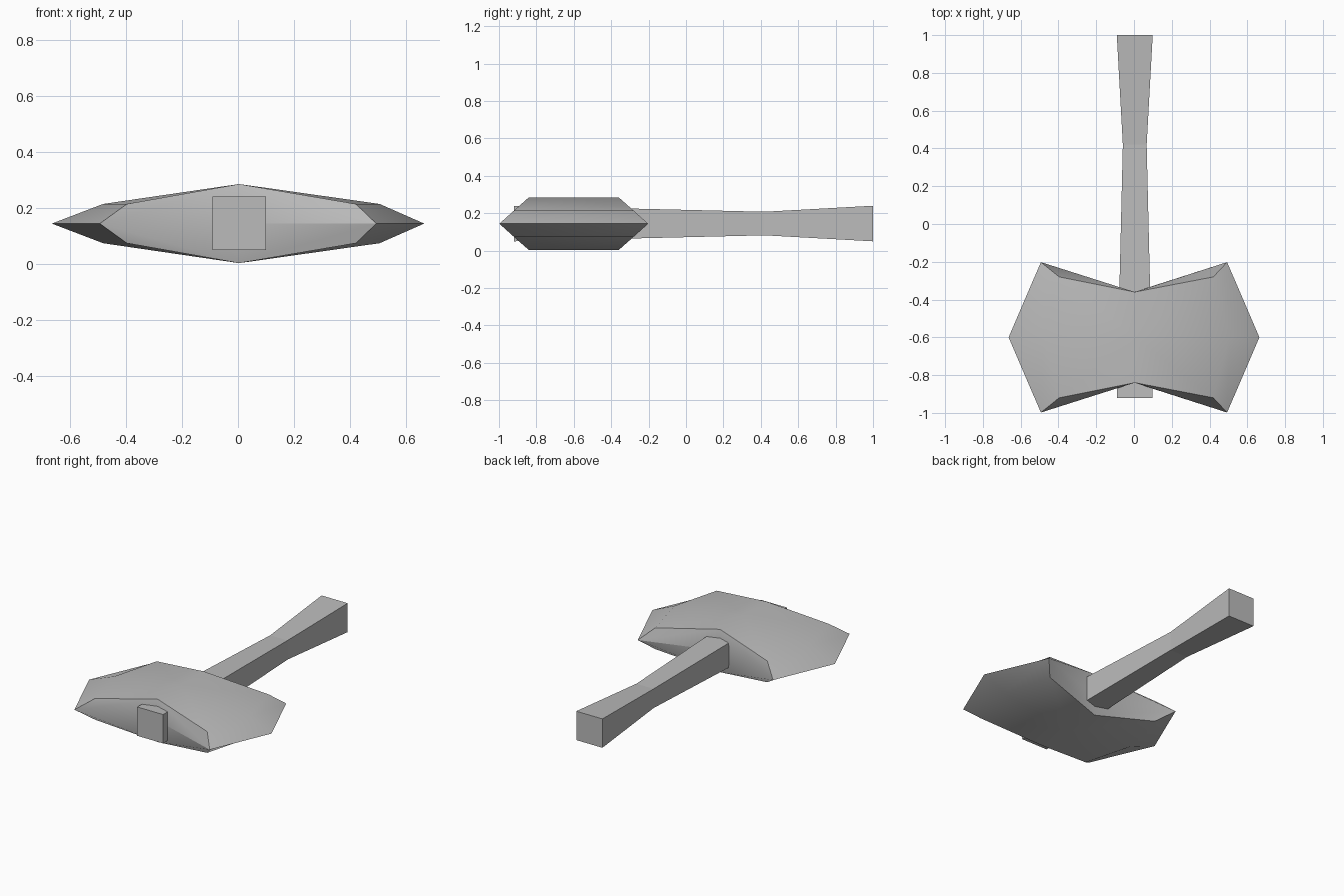
import bpy
import bmesh
from itertools import product
from mathutils import Vector

cube = bpy.data.objects.get("Cube")
if cube:
    bpy.data.objects.remove(cube, do_unlink=True)

GREY = (0.5, 0.5, 0.5, 1)
grey = bpy.data.materials.new("plain grey")
grey.use_nodes = True
grey.diffuse_color = GREY
grey.node_tree.nodes["Principled BSDF"].inputs["Base Color"].default_value = GREY


def finish(name, bm):
    bmesh.ops.remove_doubles(bm, verts=bm.verts, dist=0.001)
    bmesh.ops.recalc_face_normals(bm, faces=bm.faces)
    mesh = bpy.data.meshes.new(name)
    bm.to_mesh(mesh)
    bm.free()
    mesh.materials.append(grey)
    ob = bpy.data.objects.new(name, mesh)
    bpy.context.collection.objects.link(ob)
    return ob


# Double-bladed head: one eighth, mirrored across all three planes
ridge_mid, ridge_end = (0, 0, 0.141), (0, 0.24, 0.141)
cheek_mid, cheek_end = (0.493, 0, 0.07), (0.408, 0.32, 0.07)
edge_mid, edge_tip = (0.664, 0, 0), (0.493, 0.398, 0)
socket = (0, 0.24, 0)
panels = [
    (ridge_mid, cheek_mid, cheek_end, ridge_end),
    (cheek_mid, edge_mid, edge_tip, cheek_end),
    (ridge_end, cheek_end, edge_tip, socket),
]
bm = bmesh.new()
for signs in product((1, -1), repeat=3):
    for panel in panels:
        bm.faces.new([bm.verts.new([a * s for a, s in zip(p, signs)]) for p in panel])
for v in bm.verts:
    if abs(v.co.z) > 0.05:  # cheeks and ridge sit slightly off centre
        v.co.x += 0.012 if abs(v.co.x) > 0.1 else 0.004
    v.co += Vector((0, -0.6, 0.144))
head = finish("axe_head", bm)
bpy.context.view_layer.objects.active = head
head.select_set(True)
bpy.ops.object.shade_smooth_by_angle(angle=0.52)
head.select_set(False)

# Square handle with a narrow waist
bm = bmesh.new()
rings = []
for y, r in [(-0.92, 0.095), (0.42, 0.063), (1.0, 0.095)]:
    corners = [(-r, -r), (r, -r), (r, r), (-r, r)]
    rings.append([bm.verts.new((x + 0.004, y, z + 0.145)) for x, z in corners])
for a, b in zip(rings, rings[1:]):
    for i in range(4):
        j = (i + 1) % 4
        bm.faces.new((a[i], a[j], b[j], b[i]))
bm.faces.new(rings[0])
bm.faces.new(rings[-1])
finish("handle", bm)
